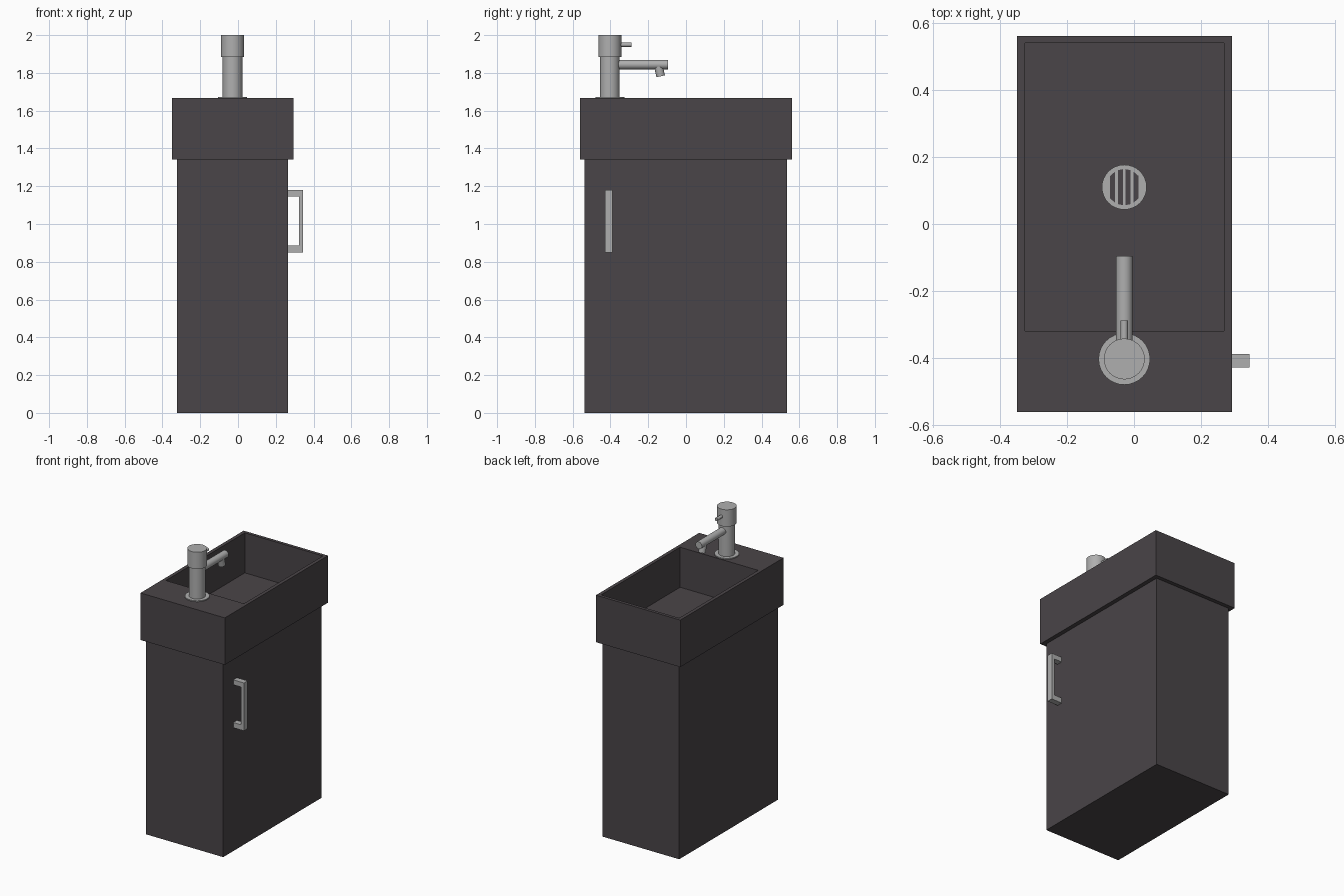
import bpy, bmesh, math
from mathutils import Vector

if "Cube" in bpy.data.objects:
    bpy.data.objects.remove(bpy.data.objects["Cube"])


def material(name, rgb):
    m = bpy.data.materials.new(name)
    m.diffuse_color = (*rgb, 1)
    m.use_nodes = True
    m.node_tree.nodes["Principled BSDF"].inputs["Base Color"].default_value = m.diffuse_color
    return m


DARK = material("dark charcoal", (0.068, 0.059, 0.065))
METAL = material("brushed metal", (0.43, 0.43, 0.43))
CX, FY = -0.029, -0.403   # faucet centre


def loft(name, rings, mat):
    """Skin a list of equal-length point rings and cap both ends."""
    bm = bmesh.new()
    vs = [[bm.verts.new(p) for p in r] for r in rings]
    n = len(rings[0])
    for a, b in zip(vs, vs[1:]):
        for i in range(n):
            j = (i + 1) % n
            bm.faces.new((a[i], a[j], b[j], b[i]))
    bm.faces.new(vs[0][::-1])
    bm.faces.new(vs[-1])
    bmesh.ops.recalc_face_normals(bm, faces=bm.faces)
    me = bpy.data.meshes.new(name)
    bm.to_mesh(me)
    bm.free()
    me.materials.append(mat)
    ob = bpy.data.objects.new(name, me)
    bpy.context.collection.objects.link(ob)
    return ob


def rect(x0, x1, y0, y1, z):
    return [(x0, y0, z), (x1, y0, z), (x1, y1, z), (x0, y1, z)]


def rod(name, a, b, r, mat=METAL, n=32):
    """Smooth cylinder between two points."""
    a, b = Vector(a), Vector(b)
    q = (b - a).to_track_quat('Z', 'Y')
    circle = [q @ Vector((r * math.cos(2 * math.pi * i / n),
                          r * math.sin(2 * math.pi * i / n), 0)) for i in range(n)]
    ob = loft(name, [[a + c for c in circle], [b + c for c in circle]], mat)
    bpy.ops.object.select_all(action='DESELECT')
    ob.select_set(True)
    bpy.context.view_layer.objects.active = ob
    bpy.ops.object.shade_smooth_by_angle(angle=math.radians(35))
    return ob


# Cabinet
loft("cabinet", [rect(-0.323, 0.264, -0.538, 0.535, z) for z in (0, 1.345)], DARK)

# Basin: outer shell folding over the rim into the bowl
FLOOR = 1.39
loft("basin", [rect(-0.35, 0.293, -0.562, 0.562, 1.342),
               rect(-0.35, 0.293, -0.562, 0.562, 1.666),
               rect(-0.326, 0.269, -0.32, 0.54, 1.666),
               rect(-0.326, 0.269, -0.32, 0.54, FLOOR)], DARK)

# Door handle: bent flat bar
outline = [(0.264, 0.85), (0.345, 0.85), (0.345, 1.18), (0.264, 1.18),
           (0.264, 1.146), (0.323, 1.146), (0.323, 0.886), (0.264, 0.886)]
loft("door_handle", [[(x, y, z) for x, z in outline] for y in (-0.428, -0.388)], METAL)

# Drain with slots
DY, DR = 0.11, 0.054
rod("drain", (CX, DY, FLOOR - 0.01), (CX, DY, FLOOR + 0.006), 0.067)
for k, c in enumerate((-0.0345, -0.0115, 0.0115, 0.0345)):
    l, r = c - 0.0075, c + 0.0075
    hl, hr = (math.sqrt(DR * DR - v * v) for v in (l, r))
    quad = [(l, -hl), (r, -hr), (r, hr), (l, hl)]
    loft(f"drain_slot_{k + 1}", [[(CX + x, DY + y, z) for x, y in quad]
                                 for z in (FLOOR + 0.003, FLOOR + 0.0075)], DARK)

# Faucet
rod("faucet_base", (CX, FY, 1.664), (CX, FY, 1.673), 0.077)
rod("faucet_body", (CX, FY, 1.67), (CX, FY, 1.886), 0.052)
rod("faucet_cap", (CX, FY, 1.884), (CX, FY, 2.0), 0.061)
rod("spout", (CX, FY, 1.844), (CX, -0.096, 1.844), 0.025)
rod("spout_nozzle", (CX, -0.146, 1.835), (CX, -0.134, 1.782), 0.023)
rod("lever", (CX, FY, 1.949), (CX, -0.288, 1.949), 0.011, n=20)
